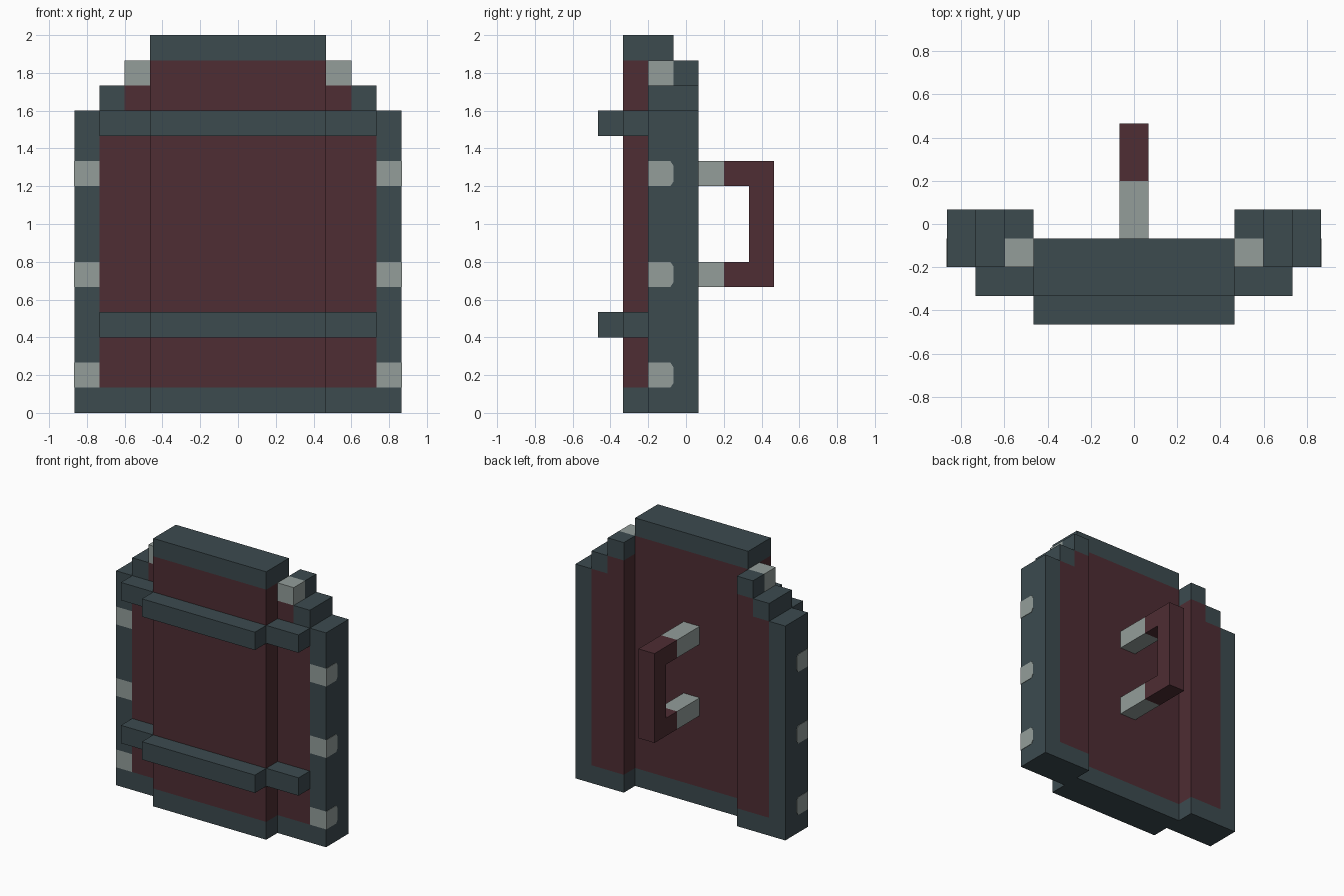
import bpy
import bmesh
from mathutils import Vector

U = 2 / 15  # one block; all sizes below are counted in blocks

if "Cube" in bpy.data.objects:
    bpy.data.objects.remove(bpy.data.objects["Cube"])


def material(name, rgb):
    m = bpy.data.materials.new(name)
    m.use_nodes = True
    m.diffuse_color = (*rgb, 1)
    m.node_tree.nodes["Principled BSDF"].inputs["Base Color"].default_value = (*rgb, 1)
    return m


MATERIALS = [
    material("slate metal", (0.045, 0.069, 0.078)),
    material("maroon", (0.077, 0.026, 0.033)),
    material("pale silver", (0.292, 0.337, 0.323)),
]
SLATE, MAROON, SILVER = range(3)


def extrude(name, profile, place, depth, rule, cuts=(), mirror=False):
    """Extrude a profile, slice it at (axis, position) planes, colour faces by rule."""
    bm = bmesh.new()
    face = bm.faces.new([bm.verts.new(place(a, b)) for a, b in profile])
    ext = bmesh.ops.extrude_face_region(bm, geom=[face])
    moved = [g for g in ext["geom"] if isinstance(g, bmesh.types.BMVert)]
    bmesh.ops.translate(bm, vec=Vector(depth), verts=moved)
    for axis, at in cuts:
        no = Vector((axis == "x", axis == "y", axis == "z"))
        bmesh.ops.bisect_plane(bm, geom=bm.verts[:] + bm.edges[:] + bm.faces[:],
                               plane_co=no * at, plane_no=no)
    bmesh.ops.recalc_face_normals(bm, faces=bm.faces[:])
    for f in bm.faces:
        f.material_index = rule(f.calc_center_median(), f.normal)
    if mirror:
        for v in bm.verts:
            v.co.x *= -1
        bmesh.ops.reverse_faces(bm, faces=bm.faces[:])
    bmesh.ops.scale(bm, vec=(U, U, U), verts=bm.verts[:])
    mesh = bpy.data.meshes.new(name)
    bm.to_mesh(mesh)
    bm.free()
    for m in MATERIALS:
        mesh.materials.append(m)
    obj = bpy.data.objects.new(name, mesh)
    bpy.context.collection.objects.link(obj)


def box(name, lo, hi, rule, cuts=(), mirror=False):
    profile = [(lo[0], lo[2]), (hi[0], lo[2]), (hi[0], hi[2]), (lo[0], hi[2])]
    extrude(name, profile, lambda x, z: (x, lo[1], z),
            (0, hi[1] - lo[1], 0), rule, cuts, mirror)


def plain(colour):
    return lambda c, n: colour


# Centre panel: maroon field between slate top and bottom rails
def centre_rule(c, n):
    return MAROON if 1 < c.z < 14 else SLATE


box("centre_panel", (-3.5, -2.5, 0), (3.5, -0.5, 15), centre_rule,
    [("z", 1), ("z", 14)])


# Side wings: stepped outline, slate rim, silver studs on the front rim
STUDS = (1, 5, 9)


def wing_rule(c, n):
    if c.x > 5.5 and n.y < -0.5 and any(s < c.z < s + 1 for s in STUDS):
        return SILVER
    if n.z > 0.5 or n.z < -0.5 or n.x > 0.5:
        return SLATE
    inside = c.x < 5.5 and 1 < c.z < 12 or c.x < 4.5 and 1 < c.z < 13
    return MAROON if inside else SLATE


WING = [(3.5, 0), (6.5, 0), (6.5, 12), (5.5, 12), (5.5, 13),
        (4.5, 13), (4.5, 13.999), (3.5, 13.999)]
WING_CUTS = [("x", 4.5), ("x", 5.5), ("z", 12), ("z", 13)]
WING_CUTS += [("z", s + k) for s in STUDS for k in (0, 1)]

for side, flip in (("left", False), ("right", True)):
    # The top step is only half as deep, with a silver block in front of it
    extrude(side + "_wing", WING[:5] + [(3.5, 13)], lambda x, z: (x, -1.5, z),
            (0, 2, 0), wing_rule, WING_CUTS, flip)
    box(side + "_top_step", (3.5, -0.5, 13), (4.5, 0.5, 14), plain(SLATE), mirror=flip)
    box(side + "_corner_block", (3.5, -1.5, 13), (4.5, -0.5, 14), plain(SILVER), mirror=flip)

    # Stud plates wrap onto the outer side with clipped rear corners
    for i, s in enumerate(STUDS):
        plate = [(-1.5, s), (-0.62, s), (-0.5, s + 0.18), (-0.5, s + 0.82),
                 (-0.62, s + 1), (-1.5, s + 1)]
        extrude(f"{side}_stud_{i + 1}", plate, lambda y, z: (6.5, y, z),
                (0.02, 0, 0), plain(SILVER), mirror=flip)

    # Strap ends across the wings
    for label, z in (("lower", 3), ("upper", 11)):
        box(f"{side}_{label}_strap_end", (3.5, -2.5, z), (5.5, -1.5, z + 1),
            plain(SLATE), mirror=flip)

# Straps across the centre panel
for label, z in (("lower", 3), ("upper", 11)):
    box(label + "_strap", (-3.5, -3.5, z), (3.5, -2.5, z + 1), plain(SLATE))

# Rear handle: silver arms with a maroon grip
HANDLE = [(-0.5, 5), (3.5, 5), (3.5, 10), (-0.5, 10),
          (-0.5, 9), (2.5, 9), (2.5, 6), (-0.5, 6)]
extrude("rear_handle", HANDLE, lambda y, z: (-0.5, y, z), (1, 0, 0),
        lambda c, n: MAROON if c.y > 1.5 else SILVER, [("y", 1.5)])
